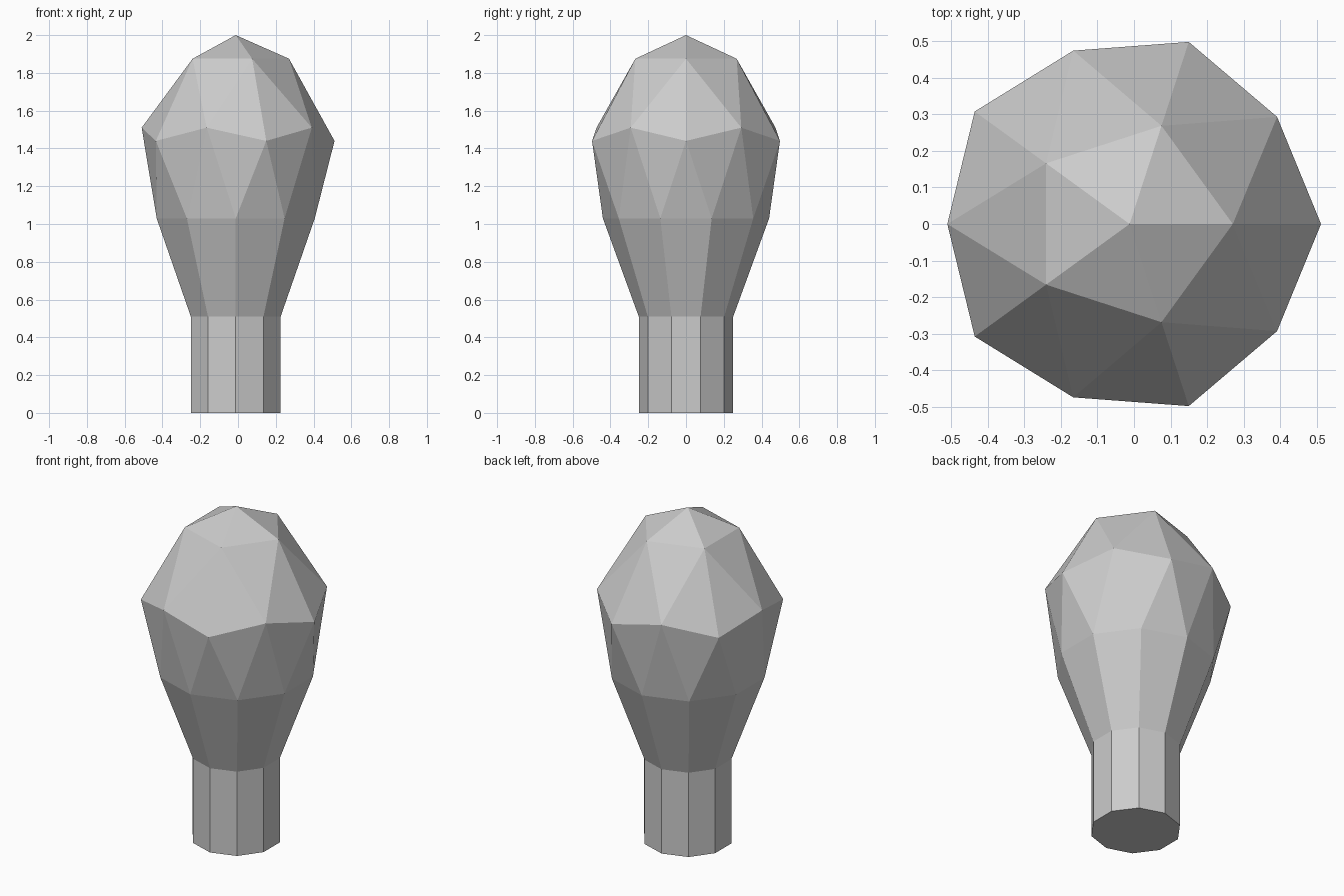
import bpy, bmesh
from math import cos, sin, radians

cube = bpy.data.objects.get("Cube")
if cube:
    bpy.data.objects.remove(cube, do_unlink=True)

GREY = (0.6, 0.6, 0.6, 1)
grey = bpy.data.materials.new("plain grey")
grey.use_nodes = True
grey.diffuse_color = GREY
grey.node_tree.nodes["Principled BSDF"].inputs["Base Color"].default_value = GREY

CENTRE = -0.012
NECK_R, NECK_TOP = 0.25, 0.51


def ring(bm, count, start, radius, z):
    """Evenly spaced vertices around the vertical axis."""
    angles = [radians(start + 360 * i / count) for i in range(count)]
    return [bm.verts.new((CENTRE + radius * cos(a), radius * sin(a), z)) for a in angles]


def wall(bm, low, high):
    """Quads between two aligned rings."""
    n = len(low)
    for i in range(n):
        j = (i + 1) % n
        bm.faces.new((low[i], low[j], high[j], high[i]))


def finish(bm, name):
    bmesh.ops.recalc_face_normals(bm, faces=bm.faces)
    mesh = bpy.data.meshes.new(name)
    bm.to_mesh(mesh)
    bm.free()
    mesh.materials.append(grey)
    obj = bpy.data.objects.new(name, mesh)
    bpy.context.collection.objects.link(obj)


# Straight ten-sided neck with a closed base
bm = bmesh.new()
base = ring(bm, 10, 18, NECK_R, 0)
wall(bm, base, ring(bm, 10, 18, NECK_R, NECK_TOP))
bm.faces.new(base[::-1])
finish(bm, "neck")

# Faceted bulb: stretched icosphere rings
bm = bmesh.new()
foot = ring(bm, 10, 18, NECK_R, NECK_TOP)
waist = ring(bm, 10, 18, 0.44, 1.03)
valleys = ring(bm, 5, 0, 0.523, 1.44)
peaks = ring(bm, 5, 36, 0.498, 1.51)
rim = [v for pair in zip(valleys, peaks) for v in pair]
crown = ring(bm, 5, 0, 0.282, 1.875)
tip = bm.verts.new((CENTRE, 0, 2))

wall(bm, foot, waist)
for i in range(10):
    j = (i + 1) % 10
    bm.faces.new((waist[i], rim[j], rim[i]))
    bm.faces.new((waist[i], waist[j], rim[j]))
for i in range(5):
    j = (i + 1) % 5
    bm.faces.new((valleys[i], peaks[i], crown[i]))
    bm.faces.new((peaks[i], valleys[j], crown[j]))
    bm.faces.new((peaks[i], crown[j], crown[i]))
    bm.faces.new((crown[i], crown[j], tip))
finish(bm, "bulb")
